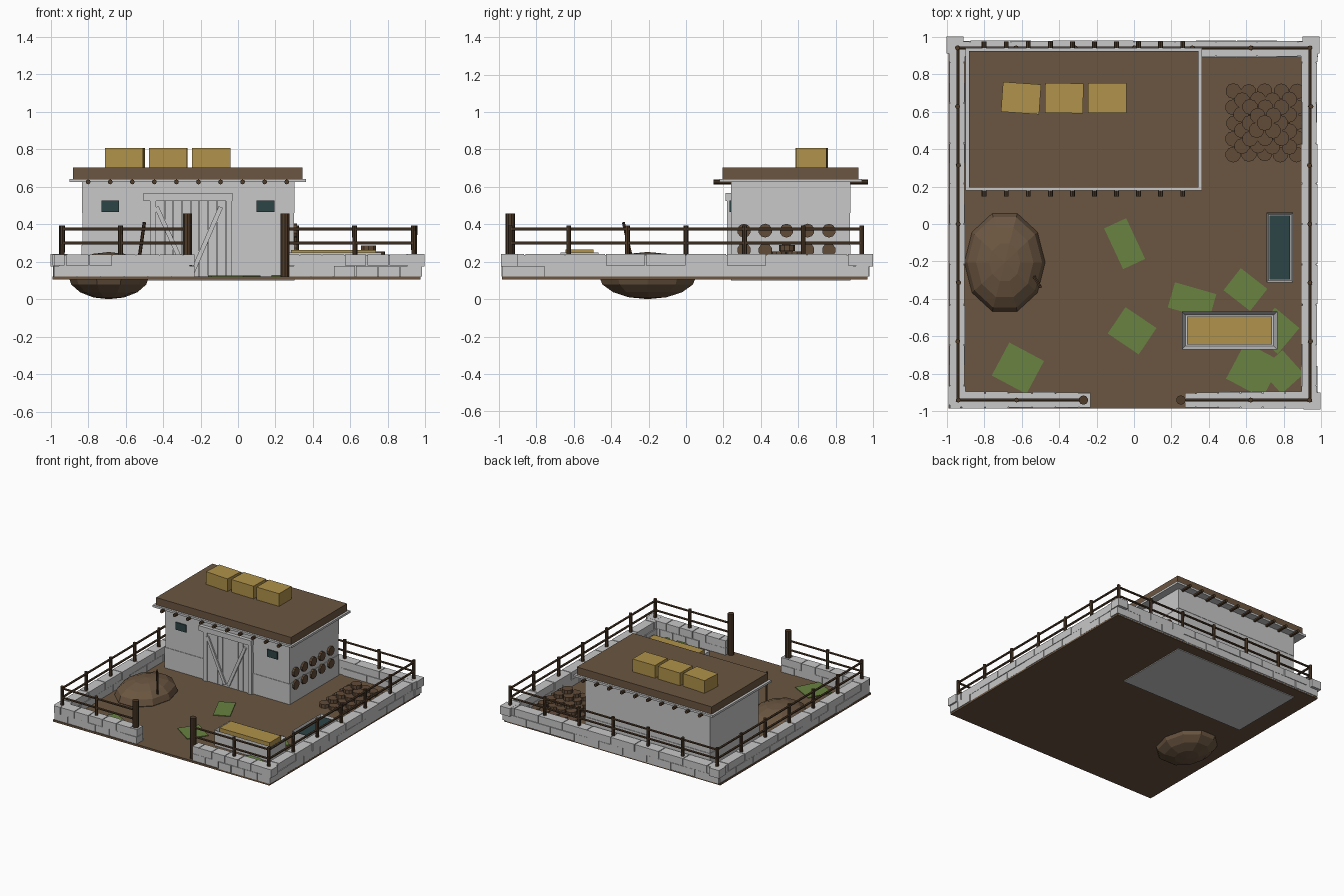
import bpy, bmesh, math, random
from mathutils import Matrix, Vector

random.seed(4)
if "Cube" in bpy.data.objects:
    bpy.data.objects.remove(bpy.data.objects["Cube"])


def material(name, r, g, b):
    m = bpy.data.materials.new(name)
    m.use_nodes = True
    m.diffuse_color = (r, g, b, 1)
    m.node_tree.nodes["Principled BSDF"].inputs["Base Color"].default_value = (r, g, b, 1)
    return m


STONE = material("pale grey", 0.58, 0.58, 0.58)
EARTH = material("earth brown", 0.147, 0.093, 0.053)
WOOD = material("dark wood", 0.075, 0.043, 0.022)
LOG = material("log brown", 0.12, 0.072, 0.04)
STRAW = material("straw yellow", 0.434, 0.287, 0.069)
GRASS = material("grass green", 0.138, 0.223, 0.051)
WATER = material("dark teal", 0.027, 0.058, 0.061)


def finish(name, bm, mat):
    mesh = bpy.data.meshes.new(name)
    bm.to_mesh(mesh)
    bm.free()
    mesh.materials.append(mat)
    ob = bpy.data.objects.new(name, mesh)
    bpy.context.collection.objects.link(ob)
    return ob


def add_box(bm, x, y, z, turn=0):
    """Box between the (low, high) limits of each axis."""
    mid = Vector([(a + b) / 2 for a, b in (x, y, z)])
    size = [b - a for a, b in (x, y, z)]
    bmesh.ops.create_cube(bm, size=1, matrix=Matrix.Translation(mid)
                          @ Matrix.Rotation(math.radians(turn), 4, "Z")
                          @ Matrix.Diagonal((*size, 1)))


def box(name, mat, x, y, z, turn=0):
    bm = bmesh.new()
    add_box(bm, x, y, z, turn)
    return finish(name, bm, mat)


def add_rod(bm, a, b, radius, sides=8):
    a, b = Vector(a), Vector(b)
    d = b - a
    bmesh.ops.create_cone(bm, cap_ends=True, segments=sides, radius1=radius, radius2=radius,
                          depth=d.length, matrix=Matrix.Translation((a + b) / 2)
                          @ d.to_track_quat("Z", "Y").to_matrix().to_4x4())


# Ground slab
FLOOR = 0.122
box("ground", EARTH, (-0.99, 0.975), (-0.985, 0.97), (0.106, FLOOR))


# Low block walls: two staggered courses round an inset core
def block_wall(name, axis, start, end, line, step, rough):
    bm = bmesh.new()

    def place(lo, hi, half, z):
        along, across = (lo, hi), (line - half, line + half)
        add_box(bm, *((along, across) if axis == "x" else (across, along)), z)

    place(start + 0.03, end - 0.03, 0.036, (0.115, 0.235))
    count = round((end - start) / step)
    width = (end - start) / count
    for course in range(2):
        z = (0.12 + 0.06 * course, 0.178 + 0.062 * course)
        cuts = [start] + [start + width * (i + 0.5 * course) for i in range(1 - course, count)] + [end]
        cuts = sorted(set(cuts))
        for lo, hi in zip(cuts, cuts[1:]):
            place(lo + 0.003, hi - 0.003, 0.042 + random.uniform(-rough, rough), z)
    finish(name, bm, STONE)


block_wall("front_wall_right", "x", -0.985, -0.23, -0.94, 0.13, 0.005)
block_wall("front_wall_left", "x", 0.27, 0.985, -0.94, 0.13, 0.005)
block_wall("back_wall", "x", -0.985, 0.985, 0.935, 0.22, 0.004)
block_wall("right_wall", "y", -0.97, 0.97, -0.945, 0.22, 0.003)
block_wall("left_wall", "y", -0.97, 0.97, 0.935, 0.22, 0.003)
for name, x, y in (("back_right_corner", -0.955, 0.955), ("back_left_corner", 0.945, 0.955),
                   ("front_left_corner", 0.95, -0.945)):
    box(name, STONE, (x - 0.045, x + 0.045), (y - 0.045, y + 0.045), (0.175, 0.241))

# Fence posts and rails
E = 0.94
bm = bmesh.new()
spots = {(s * E, i * E / 3) for s in (-1, 1) for i in range(-3, 4)}
spots |= {(i * E / 3, E) for i in range(-2, 3)} | {(s * E * 2 / 3, -E) for s in (-1, 1)}
for x, y in sorted(spots):
    add_rod(bm, (x, y, FLOOR), (x + random.uniform(-0.005, 0.005), y, 0.393), 0.013)
finish("fence_posts", bm, WOOD)
bm = bmesh.new()
for z in (0.3, 0.375):
    for a, b in (((-E, -E), (-E, E)), ((E, -E), (E, E)), ((-E, E), (E, E)),
                 ((-E, -E), (-0.27, -E)), ((0.25, -E), (E, -E))):
        add_rod(bm, (*a, z), (*b, z), 0.009, 6)
finish("fence_rails", bm, WOOD)
bm = bmesh.new()
for x in (-0.27, 0.25):
    add_rod(bm, (x, -E, 0.115), (x, -E, 0.457), 0.025, 10)
finish("gate_posts", bm, WOOD)

# House walls in three courses, roof rim and roof
for i, inset in enumerate((0, 0.004, 0.001)):
    low = (0.1, 0.29, 0.46, 0.628)
    box("house_course_%d" % (i + 1), STONE, (-0.835 + inset, 0.302 - inset),
        (0.24 + inset, 0.88 - inset), (low[i], low[i + 1]))
box("roof_rim", STONE, (-0.9, 0.362), (0.178, 0.94), (0.626, 0.643))
box("roof", EARTH, (-0.88, 0.345), (0.195, 0.923), (0.643, 0.703))
bm = bmesh.new()
for i in range(10):
    x = -0.8 + i * 0.1178
    add_rod(bm, (x, 0.147, 0.626), (x, 0.973, 0.626), 0.013)
finish("roof_beams", bm, WOOD)

# Windows
for name, x in (("window_right", -0.683), ("window_left", 0.147)):
    box(name, WATER, (x - 0.047, x + 0.047), (0.232, 0.241), (0.466, 0.526))

# Double door with frame, planks and slanted braces
bm = bmesh.new()
add_box(bm, (-0.505, -0.03), (0.212, 0.25), (0.525, 0.567))
for x in (-0.47, -0.065):
    add_box(bm, (x, x + 0.033), (0.22, 0.25), (FLOOR, 0.525))
finish("door_frame", bm, STONE)
bm = bmesh.new()
for i in range(8):
    x = -0.437 + i * 0.0465
    add_box(bm, (x, x + 0.0435), (0.23, 0.245), (FLOOR, 0.525))
finish("door_planks", bm, STONE)
bm = bmesh.new()
for top, foot in ((-0.435, -0.275), (-0.092, -0.245)):
    a, b = Vector((top, 0.226, 0.492)), Vector((foot, 0.226, 0.14))
    d = b - a
    bmesh.ops.create_cube(bm, size=1, matrix=Matrix.Translation((a + b) / 2)
                          @ Matrix.Rotation(math.atan2(d.x, d.z), 4, "Y")
                          @ Matrix.Diagonal((0.024, 0.016, d.length, 1)))
finish("door_braces", bm, STONE)

# Round log ends on the left side of the house
bm = bmesh.new()
for i in range(5):
    for z in (0.262, 0.366):
        y = 0.31 + i * 0.1135
        add_rod(bm, (0.28, y, z), (0.316, y, z), 0.037, 10)
finish("log_ends", bm, LOG)

# Straw bales on the roof
for i, turn in enumerate((-4, -1, 0)):
    x = -0.603 + i * 0.23
    box("straw_bale_%d" % (i + 1), STRAW, (x - 0.102, x + 0.102), (0.592, 0.752), (0.703, 0.807), turn)

# Faceted earth mound with a stick
bm = bmesh.new()
bmesh.ops.create_uvsphere(bm, u_segments=10, v_segments=8, radius=1)
bmesh.ops.transform(bm, verts=bm.verts, matrix=Matrix.Translation((-0.69, -0.205, 0.126))
                    @ Matrix.Diagonal((0.216, 0.275, 0.126, 1))
                    @ Matrix.Rotation(math.radians(18), 4, "Z"))
finish("mound", bm, EARTH)
bm = bmesh.new()
add_rod(bm, (-0.54, -0.27, 0.13), (-0.5, -0.335, 0.41), 0.009, 6)
finish("stick", bm, WOOD)


# Open troughs with a filling
def trough(name, x, y, top, rim, mat, fill):
    bm = bmesh.new()
    add_box(bm, x, y, (FLOOR - 0.005, top))
    bm.normal_update()
    lid = max(bm.faces, key=lambda f: f.normal.z)
    bmesh.ops.inset_region(bm, faces=[lid], thickness=rim)
    bmesh.ops.translate(bm, verts=lid.verts, vec=(0, 0, -0.05))
    finish(name, bm, STONE)
    box(name + "_filling", mat, (x[0] + rim, x[1] - rim), (y[0] + rim, y[1] - rim), (top - 0.055, fill))


trough("feed_trough", (0.255, 0.765), (-0.67, -0.468), 0.25, 0.027, STRAW, 0.264)
trough("water_trough", (0.707, 0.85), (-0.312, 0.062), 0.225, 0.016, WATER, 0.212)

# Stepped pile of flat round cakes
bm = bmesh.new()
for layer in range(5):
    n = 5 - layer
    z = FLOOR + layer * 0.034
    for i in range(n):
        for j in range(n):
            x = 0.7 + (i - (n - 1) / 2) * 0.084 + random.uniform(-0.004, 0.004)
            y = 0.54 + (j - (n - 1) / 2) * 0.083 + random.uniform(-0.004, 0.004)
            add_rod(bm, (x, y, z), (x, y, z + 0.03), 0.042, 10)
finish("cake_pile", bm, LOG)

# Grass patches: centre, size and turn
bm = bmesh.new()
for i, (x, y, w, d, turn) in enumerate((
        (-0.05, -0.105, 0.13, 0.24, 25), (-0.01, -0.57, 0.2, 0.17, -34), (-0.62, -0.77, 0.21, 0.2, -28),
        (0.31, -0.41, 0.23, 0.14, -16), (0.595, -0.35, 0.18, 0.15, -38), (0.76, -0.57, 0.17, 0.18, -40),
        (0.64, -0.78, 0.22, 0.22, -28), (0.79, -0.79, 0.16, 0.17, 42))):
    add_box(bm, (x - w / 2, x + w / 2), (y - d / 2, y + d / 2), (FLOOR - 0.002, FLOOR + 0.005 + i * 0.0004), turn)
finish("grass_patches", bm, GRASS)
